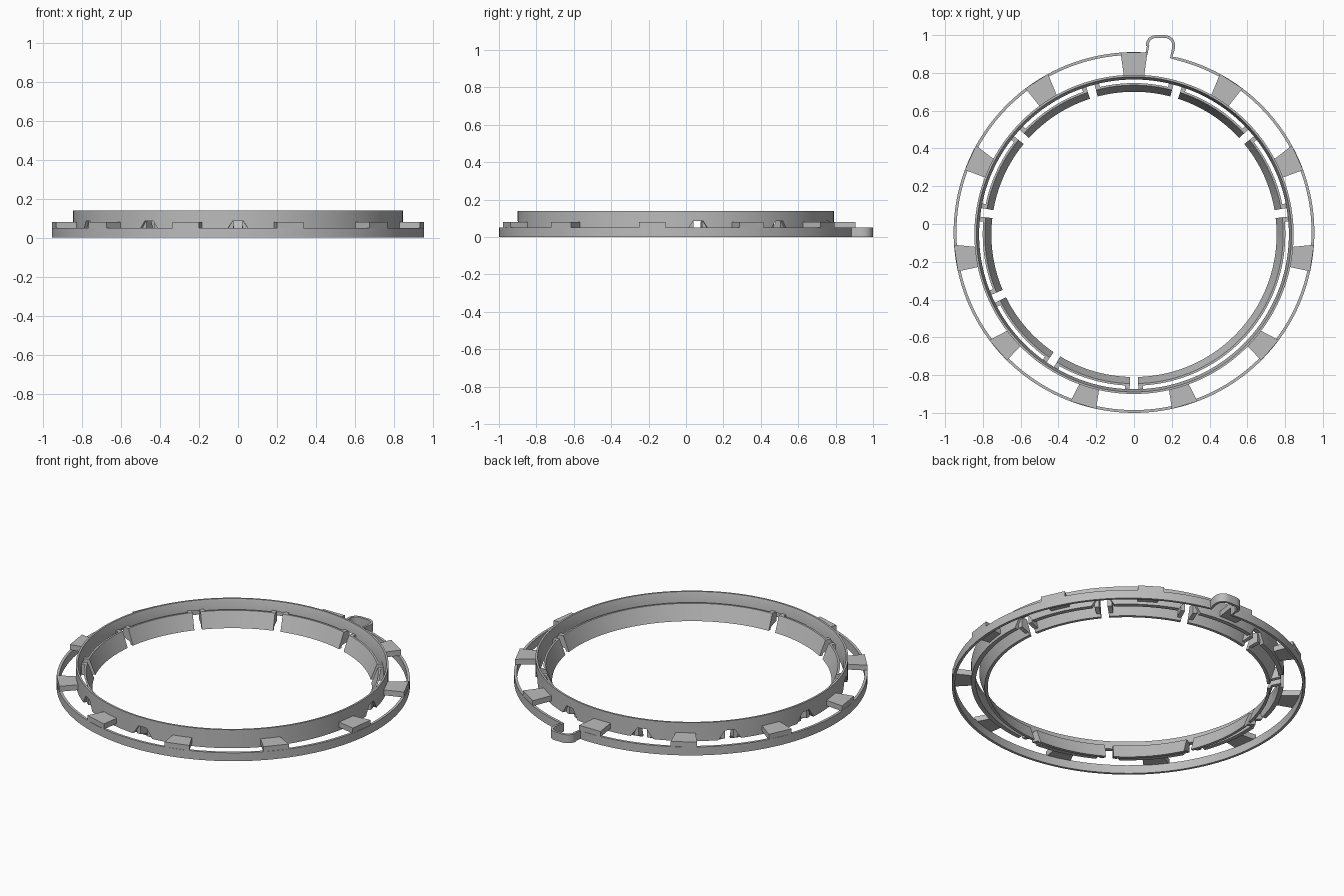
import bpy, bmesh
from math import sin, cos, pi, radians, hypot
from mathutils import Vector

cube = bpy.data.objects.get("Cube")
if cube:
    bpy.data.objects.remove(cube)

grey = bpy.data.materials.new("light_grey")
grey.use_nodes = True
colour = (0.5, 0.5, 0.5, 1)
grey.diffuse_color = colour
grey.node_tree.nodes["Principled BSDF"].inputs["Base Color"].default_value = colour

STEP = 2 * pi / 11          # pitch of the bridges and the slots
OUTER_Y, INNER_Y = -0.045, -0.055
OUTER_R, WALL_R = 0.955, 0.845


def loft(name, sections, closed=False):
    """Skin a list of equal cross-sections into a solid."""
    bm = bmesh.new()
    rows = [[bm.verts.new(p) for p in s] for s in sections]
    n = len(rows[0])
    for i in range(len(rows) if closed else len(rows) - 1):
        a, b = rows[i], rows[(i + 1) % len(rows)]
        for j in range(n):
            k = (j + 1) % n
            bm.faces.new((a[j], a[k], b[k], b[j]))
    if not closed:
        bm.faces.new(rows[0])
        bm.faces.new(rows[-1])
    bmesh.ops.recalc_face_normals(bm, faces=bm.faces)
    mesh = bpy.data.meshes.new(name)
    bm.to_mesh(mesh)
    bm.free()
    mesh.materials.append(grey)
    obj = bpy.data.objects.new(name, mesh)
    bpy.context.collection.objects.link(obj)
    bpy.ops.object.select_all(action='DESELECT')
    bpy.context.view_layer.objects.active = obj
    obj.select_set(True)
    bpy.ops.object.shade_smooth_by_angle(angle=radians(25))
    return obj


def turn(profile, angle, cy):
    return [(r * cos(angle), cy + r * sin(angle), z) for r, z in profile]


def arc(name, profile, start, end, cy=INNER_Y):
    n = max(2, int(abs(end - start) / 0.03))
    loft(name, [turn(profile, start + (end - start) * i / n, cy) for i in range(n + 1)])


# Slots are evenly pitched, but two are left out of the front left side
slots = [-pi / 2 - STEP * k for k in range(9)]

# Inner wall, its lower edge notched above every slot
NOTCH_LOW, NOTCH_TOP = 0.075, 0.032
angles = [2 * pi * i / 180 for i in range(180)]
angles = [a for a in angles if all(abs((a - s + pi) % (2 * pi) - pi) > 0.085 for s in slots)]
angles += [(s + d) % (2 * pi) for s in slots for d in (-NOTCH_LOW, -NOTCH_TOP, NOTCH_TOP, NOTCH_LOW)]


def wall_section(a):
    near = min(abs((a - s + pi) % (2 * pi) - pi) for s in slots)
    low = 0.085 if near < 0.05 else 0.03
    return turn([(WALL_R, low), (WALL_R, 0.14), (0.834, 0.14), (0.82, 0.088)] + [(0.82, low)], a, INNER_Y)


loft("inner_wall", [wall_section(a) for a in sorted(angles)], closed=True)

# Sloping flaps between the slots, tied to the wall by a web at each end
flap = [(0.755, 0), (0.79, 0.09), (0.801, 0.09), (0.772, 0)]
web = [(0.772, 0.015), (0.795, 0.09), (0.83, 0.09), (0.83, 0.03)]
HALF_SLOT, WEB = 0.028, 0.03
for i, s in enumerate(slots):
    start = s - HALF_SLOT
    end = (slots[i + 1] if i < 8 else slots[0] - 2 * pi) + HALF_SLOT
    arc(f"flap_{i + 1}", flap, start, end)
    arc(f"flap_web_{i + 1}_a", web, start, start - WEB)
    arc(f"flap_web_{i + 1}_b", web, end + WEB, end)

# Outer band: an open circle whose ends run into a looped pull tab
THICK = 0.015
r = OUTER_R - THICK / 2
start, end = radians(78), radians(86) - 2 * pi
path = [Vector((r * cos(a), OUTER_Y + r * sin(a)))
        for a in (start + (end - start) * i / 170 for i in range(171))]
path += [Vector((0.075, 0.945))]
for cx, a0 in ((0.115, 180), (0.165, 90)):
    path += [Vector((cx + 0.045 * cos(radians(a0 - t)), 0.947 + 0.045 * sin(radians(a0 - t))))
             for t in range(0, 91, 15)]
path += [Vector((0.208, 0.925))]

band = []
for i, p in enumerate(path):
    before, after = path[i - 1], path[(i + 1) % len(path)]
    d = (p - before).normalized() + (after - p).normalized()
    side = Vector((-d.y, d.x)).normalized() * THICK / 2
    band.append([(*(p + side), 0), (*(p + side), 0.05), (*(p - side), 0.05), (*(p - side), 0)])
loft("outer_band_with_tab", band, closed=True)

# Bridges joining the wall to the outer band
for k in range(11):
    a = pi / 2 + k * STEP
    ends = []
    for radius, half, cy in ((WALL_R - 0.008, 0.053, INNER_Y), (OUTER_R, 0.071, OUTER_Y)):
        row = []
        for z, sgn in ((0.048, -1), (0.08, -1), (0.08, 1), (0.048, 1)):
            along = (radius ** 2 - half ** 2) ** 0.5
            x, y = along * cos(a) - sgn * half * sin(a), along * sin(a) + sgn * half * cos(a)
            row.append((x, y + cy, z))
        ends.append(row)
    loft(f"bridge_{k + 1}", ends)
